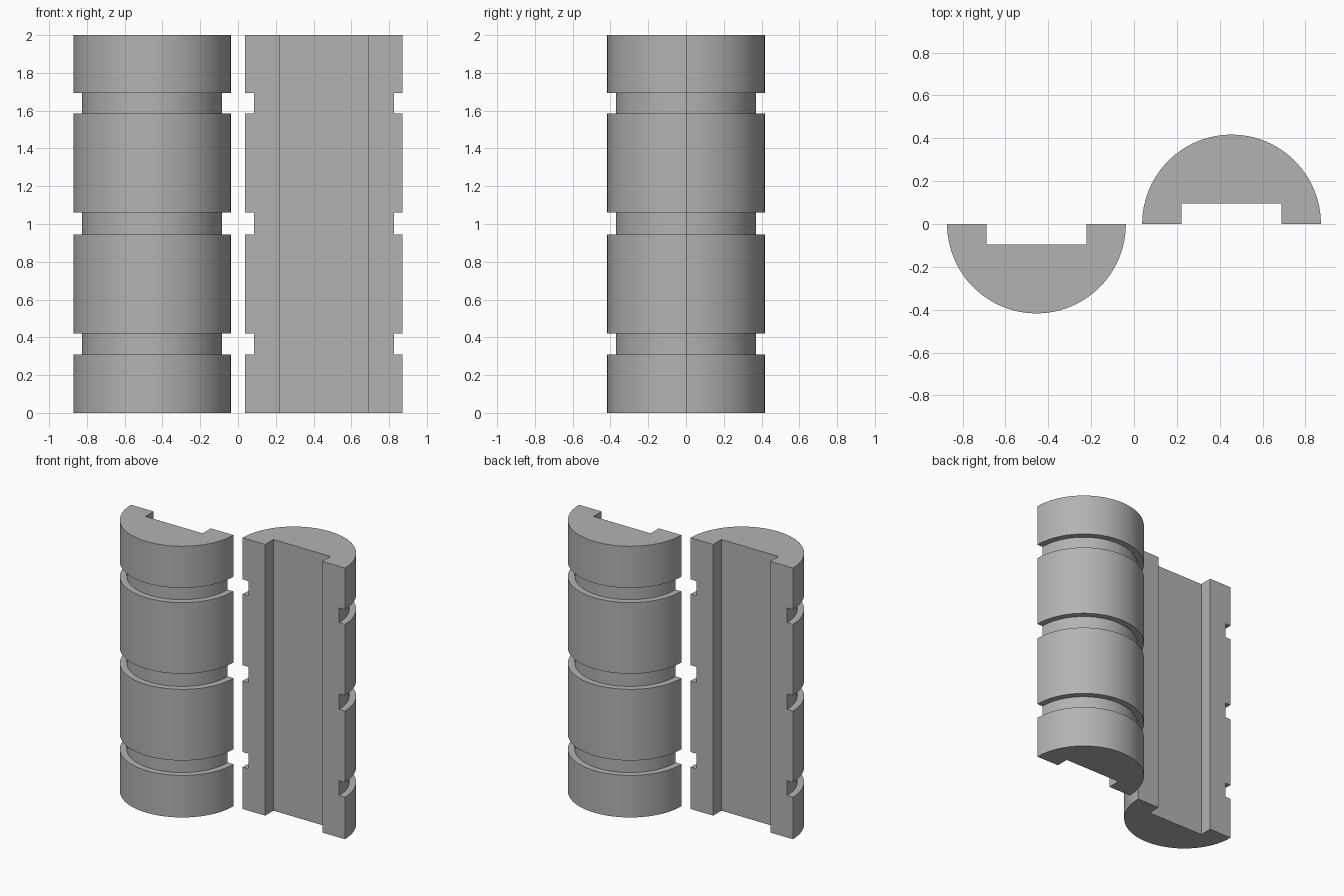
import bpy, bmesh
from math import pi, sin, cos

cube = bpy.data.objects.get("Cube")
if cube:
    bpy.data.objects.remove(cube)

RADIUS, GROOVE_RADIUS, HEIGHT = 0.417, 0.371, 2.0
GROOVES = [(0.31, 0.42), (0.945, 1.06), (1.585, 1.693)]
CHANNEL_HALF, CHANNEL_DEPTH = 0.233, 0.096
CENTRE_X = 0.455
SEGMENTS = 48

grey = bpy.data.materials.new("plain grey")
grey.use_nodes = True
grey.diffuse_color = (0.45, 0.45, 0.45, 1)
grey.node_tree.nodes["Principled BSDF"].inputs["Base Color"].default_value = grey.diffuse_color

# Outline of the grooved wall as (radius, height), bottom to top
profile = [(RADIUS, 0)]
for low, high in GROOVES:
    profile += [(RADIUS, low), (GROOVE_RADIUS, low), (GROOVE_RADIUS, high), (RADIUS, high)]
profile.append((RADIUS, HEIGHT))


def half_cylinder(name, x, turn):
    """Grooved half cylinder bulging to -y, with a channel along its flat side."""
    bm = bmesh.new()

    # Curved wall: the profile swept through half a turn
    columns = []
    for i in range(SEGMENTS + 1):
        a = pi + pi * i / SEGMENTS
        columns.append([bm.verts.new((r * cos(a), r * sin(a), z)) for r, z in profile])
    for left, right in zip(columns, columns[1:]):
        for j in range(len(profile) - 1):
            bm.faces.new((left[j], right[j], right[j + 1], left[j + 1]))

    # Channel: two sides and a floor
    corners = [(CHANNEL_HALF, 0), (CHANNEL_HALF, -CHANNEL_DEPTH),
               (-CHANNEL_HALF, -CHANNEL_DEPTH), (-CHANNEL_HALF, 0)]
    bottom = [bm.verts.new((px, py, 0)) for px, py in corners]
    top = [bm.verts.new((px, py, HEIGHT)) for px, py in corners]
    for k in range(3):
        bm.faces.new((bottom[k], bottom[k + 1], top[k + 1], top[k]))

    # Flat lips on both sides of the channel, then the end caps
    bm.faces.new(columns[0] + [top[3], bottom[3]])
    bm.faces.new(columns[-1] + [top[0], bottom[0]])
    bm.faces.new([c[0] for c in columns] + bottom)
    bm.faces.new([c[-1] for c in columns] + top)
    bmesh.ops.recalc_face_normals(bm, faces=bm.faces)

    mesh = bpy.data.meshes.new(name)
    bm.to_mesh(mesh)
    bm.free()
    mesh.materials.append(grey)
    obj = bpy.data.objects.new(name, mesh)
    obj.location.x = x
    obj.rotation_euler.z = turn
    bpy.context.collection.objects.link(obj)

    bpy.ops.object.select_all(action='DESELECT')
    obj.select_set(True)
    bpy.context.view_layer.objects.active = obj
    bpy.ops.object.shade_smooth_by_angle(angle=pi / 6)


half_cylinder("front_half_cylinder", -CENTRE_X, 0)
half_cylinder("back_half_cylinder", CENTRE_X, pi)
